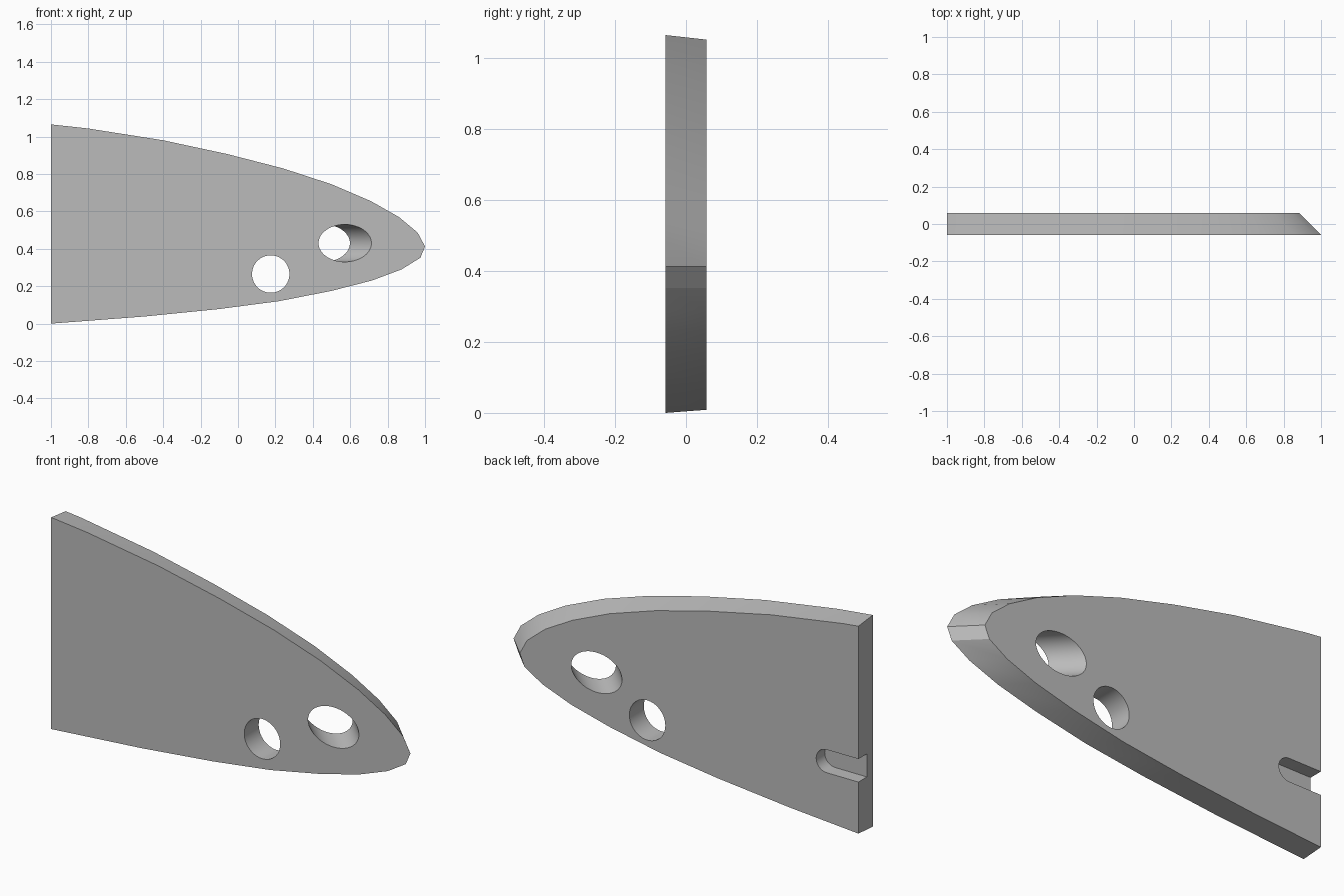
import bpy
import bmesh
from math import radians, sqrt
from mathutils import Matrix, Vector

default = bpy.data.objects.get("Cube")
if default:
    bpy.data.objects.remove(default, do_unlink=True)

HALF = 0.0575        # half the plate thickness
THICK = 2 * HALF

grey = bpy.data.materials.new("plain grey")
grey.use_nodes = True
grey.diffuse_color = (0.5, 0.5, 0.5, 1)
grey.node_tree.nodes["Principled BSDF"].inputs["Base Color"].default_value = (0.5, 0.5, 0.5, 1)


def make_object(name, bm):
    bmesh.ops.recalc_face_normals(bm, faces=bm.faces)
    mesh = bpy.data.meshes.new(name)
    bm.to_mesh(mesh)
    bm.free()
    mesh.materials.append(grey)
    obj = bpy.data.objects.new(name, mesh)
    bpy.context.collection.objects.link(obj)
    return obj


def sweep_profile(bm, points, y, offset):
    """Fill an x-z profile at depth y and sweep it along offset."""
    face = bm.faces.new([bm.verts.new((x, y, z)) for x, z in points])
    swept = bmesh.ops.extrude_face_region(bm, geom=[face], use_keep_orig=True)
    moved = [v for v in swept["geom"] if isinstance(v, bmesh.types.BMVert)]
    bmesh.ops.translate(bm, verts=moved, vec=offset)


def cylinder_cutter(name, radius, length, centre, turn):
    bm = bmesh.new()
    place = (Matrix.Translation(centre) @ Matrix.Rotation(turn, 4, "Z")
             @ Matrix.Rotation(radians(90), 4, "X"))
    bmesh.ops.create_cone(bm, cap_ends=True, segments=64, radius1=radius,
                          radius2=radius, depth=length, matrix=place)
    return make_object(name, bm)


# Plate: curved nose outline swept at 45 degrees, squared off at the straight end
outline = [(-1, 1.065), (-0.8, 1.043), (-0.4, 0.98), (-0.06, 0.907), (0.24, 0.83),
           (0.5, 0.745), (0.71, 0.655), (0.86, 0.57), (0.96, 0.487), (1, 0.412),
           (0.975, 0.352), (0.875, 0.29), (0.715, 0.23), (0.5, 0.175),
           (0.22, 0.12), (-0.1, 0.078), (-0.5, 0.038), (-1, 0)]
bm = bmesh.new()
sweep_profile(bm, outline, -HALF, Vector((-THICK, THICK, 0)))
cut = bmesh.ops.bisect_plane(bm, geom=bm.verts[:] + bm.edges[:] + bm.faces[:], dist=1e-5,
                             plane_co=(-1, 0, 0), plane_no=(-1, 0, 0), clear_outer=True)
bmesh.ops.remove_doubles(bm, verts=bm.verts, dist=1e-5)
bmesh.ops.holes_fill(bm, edges=[e for e in bm.edges if e.is_boundary])
plate = make_object("tapered_plate", bm)

# Straight hole, and slanted hole running parallel to the bevelled rim
cutters = [
    cylinder_cutter("straight_hole_cutter", 0.1, 0.6, (0.175, 0, 0.265), 0),
    cylinder_cutter("slanted_hole_cutter", 0.1, 0.8, (0.572 - HALF, 0, 0.43), radians(45)),
]

# Round-ended blind slot in the back, open at the straight end
SLOT_R, SLOT_Z, SLOT_X = 0.058, 0.326, -0.823
arc = [Matrix.Rotation(radians(90 - 180 * i / 16), 2) @ Vector((SLOT_R, 0)) for i in range(17)]
slot = [(-1.1, SLOT_Z + SLOT_R)]
slot += [(SLOT_X + p.x, SLOT_Z + p.y) for p in arc]
slot += [(-1.1, SLOT_Z - SLOT_R)]
bm = bmesh.new()
sweep_profile(bm, slot, HALF - 0.068, Vector((0, 0.2, 0)))
cutters.append(make_object("slot_cutter", bm))

# Cut the openings and bake the result
for cutter in cutters:
    cutter.hide_render = True
    mod = plate.modifiers.new(cutter.name, "BOOLEAN")
    mod.operation = "DIFFERENCE"
    mod.solver = "EXACT"
    mod.object = cutter
bpy.context.view_layer.update()
result = bpy.data.meshes.new_from_object(plate.evaluated_get(bpy.context.evaluated_depsgraph_get()))
plate.modifiers.clear()
plate.data = result
for cutter in cutters:
    bpy.data.objects.remove(cutter, do_unlink=True)

# Smooth the curved walls, keep the rims sharp
bpy.ops.object.select_all(action="DESELECT")
plate.select_set(True)
bpy.context.view_layer.objects.active = plate
bpy.ops.object.shade_smooth_by_angle(angle=radians(30))
